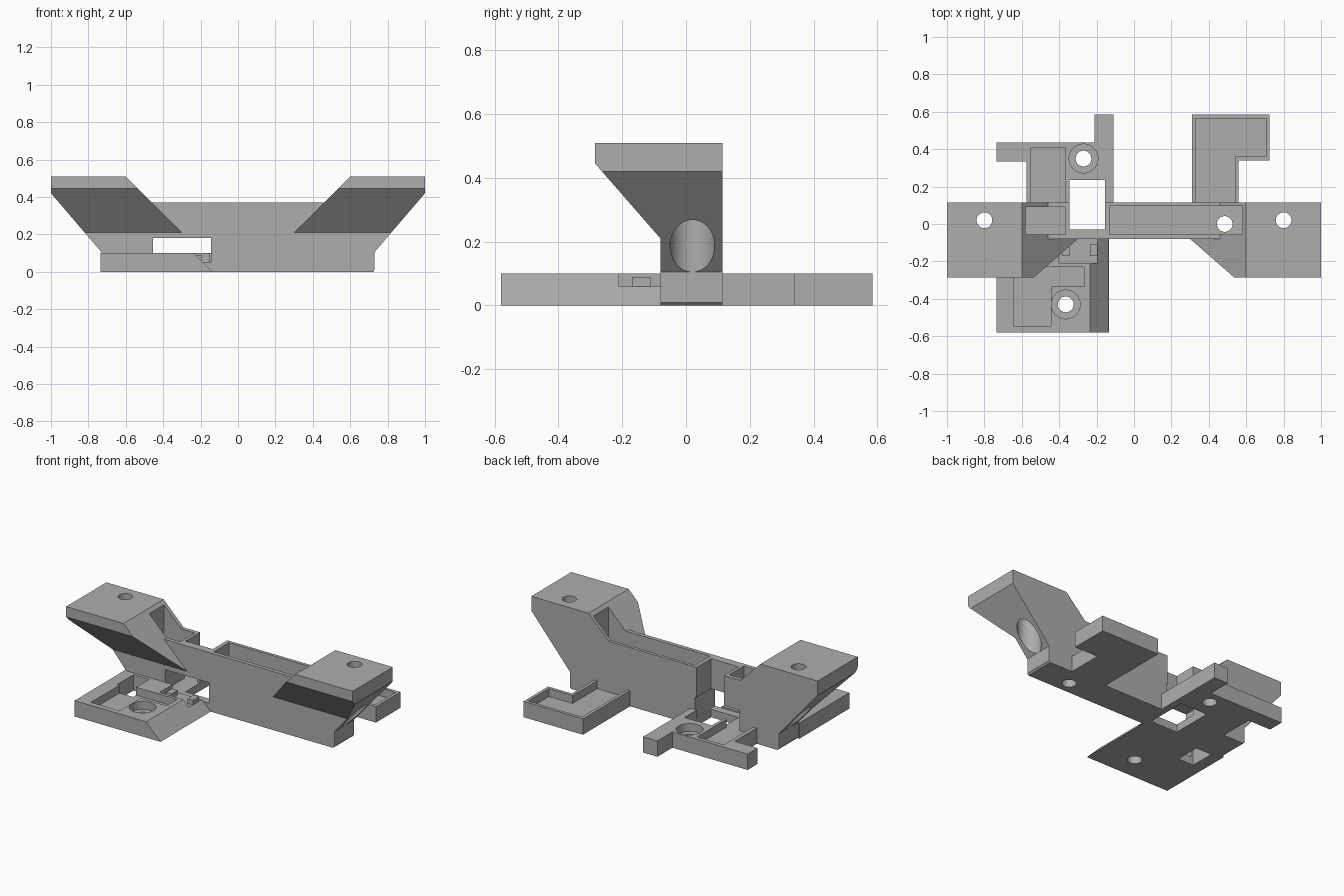
import bpy, bmesh
from mathutils import Vector

cube = bpy.data.objects.get("Cube")
if cube:
    bpy.data.objects.remove(cube, do_unlink=True)

grey = bpy.data.materials.new("plain_grey")
grey.use_nodes = True
COLOUR = (0.42, 0.42, 0.42, 1)
grey.diffuse_color = COLOUR
grey.node_tree.nodes["Principled BSDF"].inputs["Base Color"].default_value = COLOUR


def finish(name, bm):
    bmesh.ops.recalc_face_normals(bm, faces=bm.faces)
    mesh = bpy.data.meshes.new(name)
    bm.to_mesh(mesh)
    bm.free()
    mesh.materials.append(grey)
    ob = bpy.data.objects.new(name, mesh)
    bpy.context.collection.objects.link(ob)
    return ob


def prism(points, axis, lo, hi):
    """Extrude a 2D outline along y (outline in x, z) or z (outline in x, y)."""
    bm = bmesh.new()
    if axis == "y":
        verts = [bm.verts.new((a, lo, b)) for a, b in points]
        step = Vector((0, hi - lo, 0))
    else:
        verts = [bm.verts.new((a, b, lo)) for a, b in points]
        step = Vector((0, 0, hi - lo))
    face = bm.faces.new(verts)
    ext = bmesh.ops.extrude_face_region(bm, geom=[face])
    moved = [g for g in ext["geom"] if isinstance(g, bmesh.types.BMVert)]
    bmesh.ops.translate(bm, verts=moved, vec=step)
    return bm


def slab(outline, lo, hi):
    return prism(outline, "z", lo, hi)


def box(x0, x1, y0, y1, z0, z1):
    return slab([(x0, y0), (x1, y0), (x1, y1), (x0, y1)], z0, z1)


def drill(x, y, r, z0, z1):
    bm = bmesh.new()
    bmesh.ops.create_cone(bm, cap_ends=True, segments=48, radius1=r, radius2=r, depth=z1 - z0)
    bmesh.ops.translate(bm, verts=bm.verts, vec=(x, y, (z0 + z1) / 2))
    return bm


def cut(ob, cutters):
    """Subtract each cutter, then throw it away."""
    bpy.context.view_layer.objects.active = ob
    for bm in cutters:
        tool = finish("cutter", bm)
        tool.hide_render = True
        mod = ob.modifiers.new("cut", "BOOLEAN")
        mod.operation = "DIFFERENCE"
        mod.solver = "EXACT"
        mod.object = tool
        bpy.ops.object.modifier_apply(modifier=mod.name)
        bpy.data.objects.remove(tool, do_unlink=True)


def smooth(ob):
    bpy.ops.object.select_all(action="DESELECT")
    ob.select_set(True)
    bpy.context.view_layer.objects.active = ob
    bpy.ops.object.shade_smooth_by_angle(angle=0.5)


FRONT, BACK, TOP = -0.08, 0.115, 0.1

# Crossbar with raised ends, hollowed by two pockets and a cable gap
half = [(0.72, 0), (0.73, 0.01), (0.73, 0.105), (1, 0.42), (1, 0.51), (0.6, 0.51), (0.46, 0.37)]
outline = half + [(-x, z) for x, z in reversed(half)]
crossbar = finish("crossbar", prism(outline, "y", FRONT, BACK))
cuts = [
    box(-0.13, 0.58, -0.055, 0.095, 0.05, 0.7),
    box(-0.58, -0.365, -0.055, 0.09, 0.21, 0.7),
    box(-0.345, -0.155, -0.03, 0.3, -0.1, 0.7),
    box(-0.455, -0.145, -0.2, 0.3, 0.05, 0.18),
    drill(0.485, 0, 0.042, -0.1, 0.2),
]
for side in (-1, 1):
    cuts += [drill(side * 0.8, 0.02, 0.07, -0.1, 0.43), drill(side * 0.8, 0.02, 0.042, 0.3, 0.7)]
cut(crossbar, cuts)
smooth(crossbar)

# Overhanging front of each raised end, trimmed by a sloping underside
for side, label in ((1, "left"), (-1, "right")):
    shape = [(1, 0.51), (0.6, 0.51), (0.3, 0.21), (0.82, 0.21), (1, 0.42)]
    bm = prism([(side * x, z) for x, z in shape], "y", -0.285, FRONT)
    res = bmesh.ops.bisect_plane(
        bm, geom=bm.verts[:] + bm.edges[:] + bm.faces[:], dist=1e-5,
        plane_co=(0, -0.285, 0.445), plane_no=(0, -0.235, -0.205), clear_outer=True)
    rim = [g for g in res["geom_cut"] if isinstance(g, bmesh.types.BMEdge)]
    bmesh.ops.holes_fill(bm, edges=[e for e in rim if e.is_boundary], sides=0)
    finish(label + "_overhang", bm)

# Front tray with one bevelled side, an L-shaped recess and a cable notch
front_tray = finish("front_tray", prism(
    [(-0.735, 0), (-0.135, 0), (-0.235, TOP), (-0.735, TOP)], "y", -0.58, FRONT))
recess = [(-0.645, -0.545), (-0.445, -0.545), (-0.445, -0.335), (-0.265, -0.335),
          (-0.265, -0.23), (-0.645, -0.23)]
cut(front_tray, [
    slab(recess, 0.05, 0.2),
    box(-0.4, 0, -0.21, 0, 0.06, 0.2),
    box(-0.66, -0.55, -0.26, -0.1, -0.1, 0.2),
    drill(-0.365, -0.43, 0.077, 0.05, 0.2),
    drill(-0.365, -0.43, 0.042, -0.1, 0.2),
])
smooth(front_tray)

# Small pegs in the cable notch
for i, x in enumerate((-0.365, -0.215)):
    finish(f"cable_peg_{i + 1}", box(x - 0.02, x + 0.02, -0.17, -0.11, 0.055, 0.09))

# Rear right tray with two tabs
outline = [(-0.575, BACK), (-0.11, BACK), (-0.11, 0.585), (-0.21, 0.585), (-0.21, 0.435),
           (-0.735, 0.435), (-0.735, 0.335), (-0.575, 0.335)]
rear_right_tray = finish("rear_right_tray", slab(outline, 0, TOP))
cut(rear_right_tray, [
    box(-0.55, -0.365, 0, 0.41, 0.05, 0.2),
    box(-0.345, -0.155, 0, 0.235, -0.1, 0.2),
    drill(-0.27, 0.35, 0.077, 0.05, 0.2),
    drill(-0.27, 0.35, 0.042, -0.1, 0.2),
])
smooth(rear_right_tray)

# Rear left tray with a raised rim
outline = [(0.31, BACK), (0.56, BACK), (0.56, 0.34), (0.725, 0.34), (0.725, 0.585), (0.31, 0.585)]
rear_left_tray = finish("rear_left_tray", slab(outline, 0, TOP))
recess = [(0.33, 0), (0.54, 0), (0.54, 0.36), (0.705, 0.36), (0.705, 0.565), (0.33, 0.565)]
cut(rear_left_tray, [slab(recess, 0.05, 0.2)])
